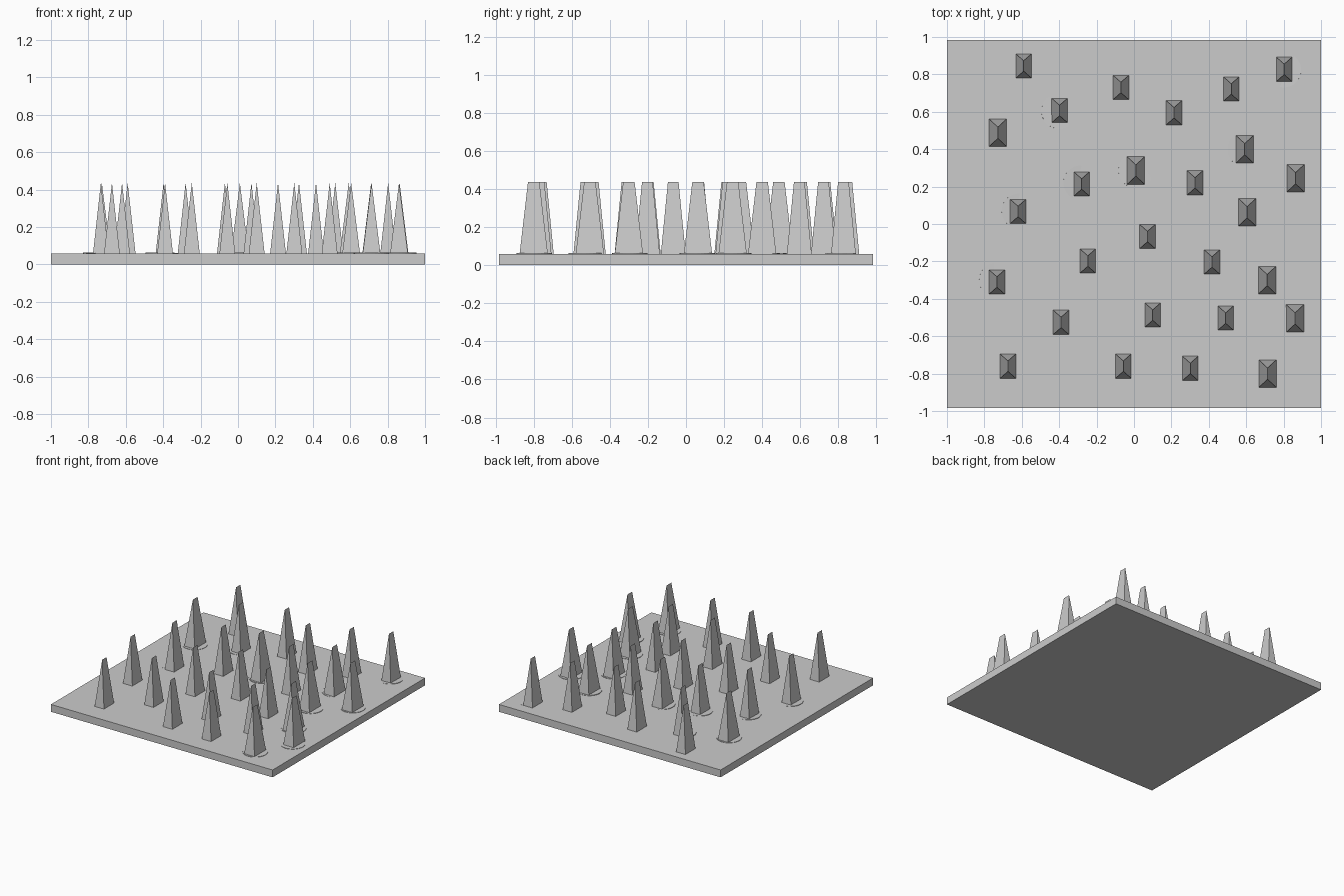
import bpy, bmesh
from math import radians, cos, sin
from mathutils import Matrix, Vector

if "Cube" in bpy.data.objects:
    bpy.data.objects.remove(bpy.data.objects["Cube"])

TOP = 0.06    # plate surface
TIP = 0.437   # spike ridge height


def make_object(name, bm):
    bmesh.ops.recalc_face_normals(bm, faces=bm.faces)
    me = bpy.data.meshes.new(name)
    bm.to_mesh(me)
    bm.free()
    ob = bpy.data.objects.new(name, me)
    bpy.context.collection.objects.link(ob)
    return ob


# Base plate
bm = bmesh.new()
bmesh.ops.create_cube(bm, size=1, matrix=Matrix.Translation((0, 0, TOP / 2))
                      @ Matrix.Diagonal((2, 1.965, TOP, 1)))
make_object("base_plate", bm)


# Wedge spike: rectangular foot rising to a ridge along y
def spike(name, x, y, wide):
    w, d, r = (0.047, 0.074, 0.030) if wide else (0.042, 0.065, 0.028)
    bm = bmesh.new()
    foot = [bm.verts.new((x + sx * w, y + sy * d, TOP))
            for sx, sy in ((-1, -1), (1, -1), (1, 1), (-1, 1))]
    front = bm.verts.new((x, y - r, TIP))
    back = bm.verts.new((x, y + r, TIP))
    a, b, c, e = foot
    for f in ((e, c, b, a), (a, b, front), (b, c, back, front),
              (c, e, back), (e, a, front, back)):
        bm.faces.new(f)
    make_object(name, bm)


small = [(-.59, .845), (.803, .827), (-.07, .73), (.52, .722), (-.398, .607),
         (.214, .595), (-.28, .214), (.326, .22), (-.62, .067), (.072, -.067),
         (-.247, -.198), (.417, -.203), (-.733, -.31), (-.39, -.526),
         (.1, -.487), (.49, -.503), (-.674, -.76), (-.057, -.76), (.301, -.772)]
large = [(-.728, .488), (.592, .40), (.01, .286), (.864, .245), (.605, .063),
         (.712, -.3), (.861, -.505), (.714, -.8)]
for i, (x, y) in enumerate(small):
    spike(f"small_spike_{i}", x, y, False)
for i, (x, y) in enumerate(large):
    spike(f"large_spike_{i}", x, y, True)


# Thin collar discs: x, y, lift of centre, tilt (deg), direction of raised side (deg)
collars = [(-.728, .483, .003, 0, 0), (.861, .25, .003, 0, 0),
           (.613, .06, .003, 0, 0), (.71, -.295, .003, 0, 0),
           (.861, -.525, .003, 0, 0), (.714, -.797, .003, 0, 0),
           (.592, .40, .0015, 2, 170), (.01, .286, .0015, 2, 215),
           (-.402, .603, 0, 3, 215), (.801, .823, -.001, 3, -25),
           (-.285, .22, -.001, 3, 165), (-.615, .07, -.001, 3, 165),
           (-.735, -.3, -.001, 3, 175)]
for i, (x, y, lift, tilt, direction) in enumerate(collars):
    a = radians(direction)
    axis = Vector((sin(a), -cos(a), 0))
    bm = bmesh.new()
    bmesh.ops.create_cone(bm, cap_ends=True, segments=32, radius1=.093,
                          radius2=.093, depth=.006,
                          matrix=Matrix.Translation((x, y, TOP + lift - .003))
                          @ Matrix.Rotation(radians(tilt), 4, axis))
    make_object(f"spike_collar_{i}", bm)
